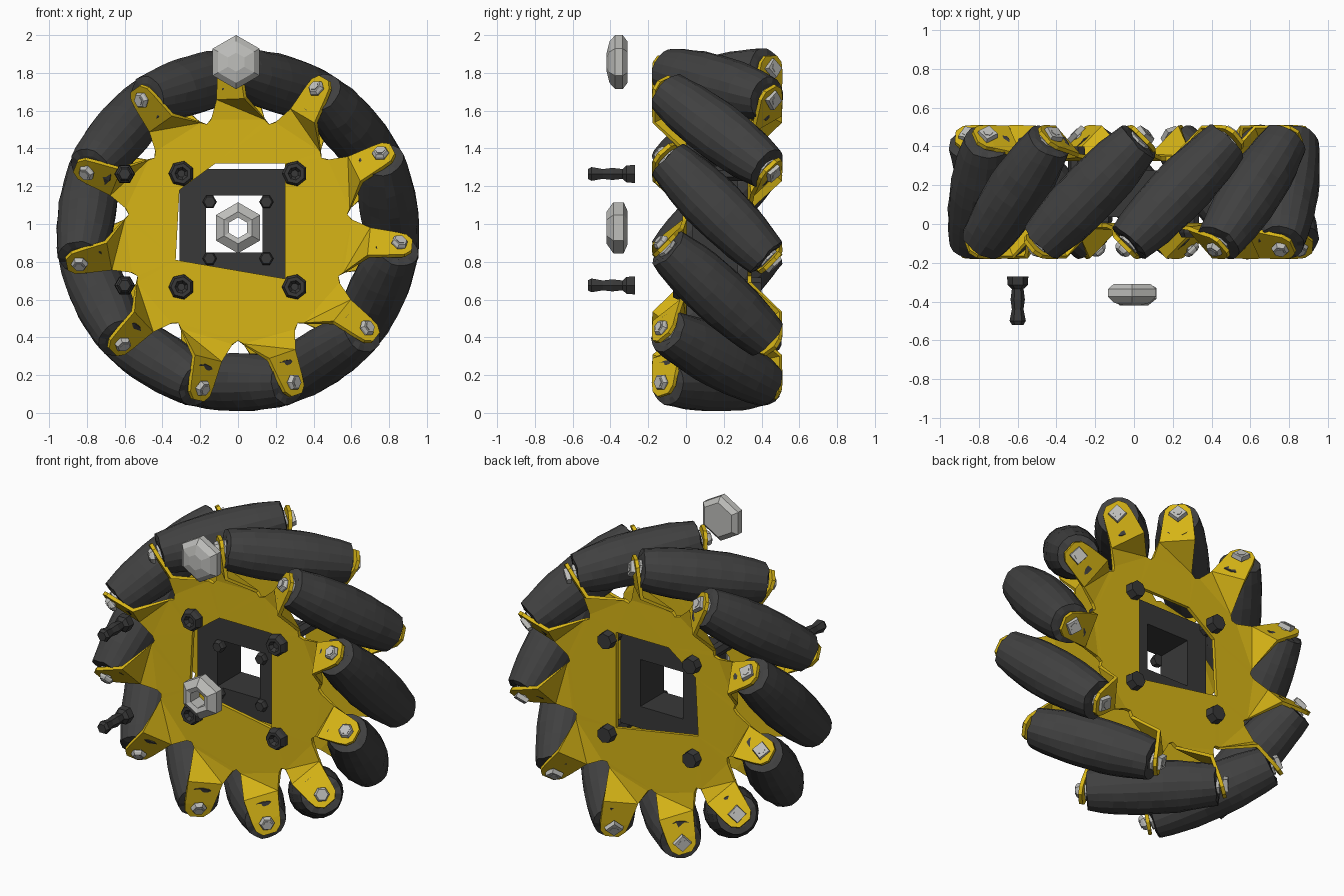
import bpy, bmesh, math, random
from mathutils import Vector

if "Cube" in bpy.data.objects:
    bpy.data.objects.remove(bpy.data.objects["Cube"])

random.seed(4)
C = Vector((0, 0.165, 0.967))     # wheel centre
N, R, A = 11, 0.96, 0.805         # roller count, wheel radius, roller axis radius
STEP = 2 * math.pi / N
Y = Vector((0, 1, 0))


def mat(name, rgb):
    m = bpy.data.materials.new(name)
    m.diffuse_color = (*rgb, 1)
    m.use_nodes = True
    m.node_tree.nodes["Principled BSDF"].inputs["Base Color"].default_value = m.diffuse_color
    return m


YELLOW = mat("yellow_paint", (0.68, 0.46, 0.008))
RUBBER = mat("dark_rubber", (0.052, 0.052, 0.052))
BLACK = mat("black_steel", (0.04, 0.04, 0.04))
STEEL = mat("light_steel", (0.52, 0.52, 0.50))


def radial(a):
    return Vector((math.cos(a), 0, math.sin(a)))


def clockwise(a):
    return Vector((math.sin(a), 0, -math.cos(a)))


def finish(bm, name, material):
    bmesh.ops.recalc_face_normals(bm, faces=bm.faces)
    me = bpy.data.meshes.new(name)
    bm.to_mesh(me)
    bm.free()
    me.materials.append(material)
    ob = bpy.data.objects.new(name, me)
    bpy.context.collection.objects.link(ob)
    return ob


def lathe(bm, profile, n, origin, axis, closed=False, jitter=0.0, turn=0.0):
    """Revolve (radius, height) points round an axis; caps or closes the ends."""
    q = axis.to_track_quat('Z', 'Y')
    rings = []
    for r, h in profile:
        ring = []
        for i in range(n):
            t = 2 * math.pi * i / n + turn
            rr = r + random.uniform(-jitter, jitter)
            hh = h + random.uniform(-jitter, jitter) * 2
            ring.append(bm.verts.new(origin + q @ Vector((rr * math.cos(t), rr * math.sin(t), hh))))
        rings.append(ring)
    pairs = list(zip(rings, rings[1:]))
    if closed:
        pairs.append((rings[-1], rings[0]))
    else:
        bm.faces.new(rings[0])
        bm.faces.new(rings[-1])
    for p, s in pairs:
        for i in range(n):
            j = (i + 1) % n
            bm.faces.new((p[i], p[j], s[j], s[i]))


# Barrel rollers at 45 degrees, with axles, washers and end nuts
HALF = 0.37
axles = bmesh.new()
for k in range(N):
    a = math.radians(270) + k * STEP
    d = (clockwise(a) + Y).normalized()
    o = C + radial(a) * A
    prof = []
    for i in range(11):
        u = HALF * (i / 5 - 1)
        prof.append((math.sqrt(R * R - u * u / 2) - A, u))
    e = prof[0][0]
    prof = [(e - 0.035, -HALF - 0.005)] + prof + [(e - 0.035, HALF + 0.005)]
    bm = bmesh.new()
    lathe(bm, prof, 18, o, d, jitter=0.003)
    finish(bm, f"roller_{k + 1}", RUBBER)
    lathe(axles, [(0.025, -0.445), (0.025, 0.44)], 6, o, d)
    for s in (-1, 1):
        lathe(axles, [(0.06, s * 0.365), (0.06, s * 0.388)], 8, o, d)
    lathe(axles, [(0.045, -0.412), (0.045, -0.425), (0.035, -0.44)], 6, o, d)
    lathe(axles, [(0.055, 0.41), (0.05, 0.437)], 4, o, d)
finish(axles, "roller_axles", STEEL)

# Side plates: flat polygon with central opening and twisted bent tabs
OPENING = [(-0.33, 0.81), (-0.31, 1.18), (-0.12, 1.32), (0.25, 1.32), (0.25, 0.71)]
for name, s in (("front_plate", -1), ("back_plate", 1)):
    y0 = s * 0.172
    bm = bmesh.new()

    def ring_edges(vs):
        return [bm.edges.new((vs[i], vs[(i + 1) % len(vs)])) for i in range(len(vs))]

    outer, tabs = [], []
    for k in range(N):
        mid = math.radians(90) + k * STEP
        notch = bm.verts.new(C + radial(mid - STEP / 2) * 0.585 + Y * y0)
        base = [bm.verts.new(C + radial(mid + w * math.radians(13.6)) * 0.605 + Y * y0) for w in (-1, 1)]
        outer += [notch] + base
        tabs.append((mid, base))
    edges = ring_edges(outer)
    edges += ring_edges([bm.verts.new((x, C.y + y0, z)) for x, z in OPENING])
    bmesh.ops.triangle_fill(bm, edges=edges, use_beauty=True, normal=(0, -1, 0))
    for mid, row in tabs:
        a = mid - s * math.radians(2.9)
        ev = (clockwise(a) - Y).normalized()
        for r, w, yy in ((0.70, 0.105, 0.262), (0.84, 0.085, 0.278), (0.89, 0.075, 0.28), (0.925, 0.04, 0.28)):
            c = C + radial(a) * r + Y * s * yy
            new = [bm.verts.new(c + ev * w), bm.verts.new(c - ev * w)]
            if r == 0.70:   # crease across the bend
                if s < 0:
                    bm.faces.new((row[0], row[1], new[1]))
                    bm.faces.new((row[0], new[1], new[0]))
                else:
                    bm.faces.new((row[0], row[1], new[0]))
                    bm.faces.new((row[1], new[1], new[0]))
            else:
                bm.faces.new((row[0], row[1], new[1], new[0]))
            row = new
    ob = finish(bm, name, YELLOW)
    mod = ob.modifiers.new("sheet", 'SOLIDIFY')
    mod.thickness = 0.022
    mod.offset = 0

# Dark hub block with a hole through it
bm = bmesh.new()
sq = math.sqrt(2)
lathe(bm, [(0.15 * sq, -0.13), (0.29 * sq, -0.13), (0.29 * sq, 0.11), (0.15 * sq, 0.11)], 4,
      Vector((-0.02, C.y, 1.0)), Y, closed=True, turn=math.pi / 4)
finish(bm, "hub_block", BLACK)

# Bolts through the plates and small bolts on the hub
bm = bmesh.new()
hub = bmesh.new()
for sx in (-1, 1):
    for sz in (-1, 1):
        o = C + Vector((sx * 0.3, 0, sz * 0.3))
        lathe(bm, [(0.02, -0.21), (0.035, -0.235), (0.055, -0.235), (0.068, -0.21), (0.068, -0.18),
                   (0.04, -0.17), (0.04, 0.17), (0.055, 0.18), (0.05, 0.235)], 7, o, Y)
        o = C + Vector((sx * 0.15, 0, sz * 0.15))
        lathe(hub, [(0.03, -0.165), (0.038, -0.15), (0.038, -0.12)], 6, o, Y)
finish(bm, "plate_bolts", BLACK)
finish(hub, "hub_bolts", BLACK)

# Loose bolts floating in front on the left
for name, z in (("loose_bolt_upper", 1.265), ("loose_bolt_lower", 0.675)):
    bm = bmesh.new()
    lathe(bm, [(0.03, -0.52), (0.042, -0.50), (0.03, -0.44), (0.037, -0.39), (0.03, -0.335),
               (0.052, -0.315), (0.055, -0.27)], 6, Vector((-0.6, 0, z)), Y)
    finish(bm, name, BLACK)

# Loose nuts floating in front: a locking nut on top and an open one at the centre
bm = bmesh.new()
lathe(bm, [(0.05, -0.42), (0.11, -0.405), (0.143, -0.375), (0.143, -0.335), (0.11, -0.31)], 6,
      Vector((-0.01, 0, 1.857)), Y, turn=math.pi / 2)
finish(bm, "loose_nut_upper", STEEL)
bm = bmesh.new()
lathe(bm, [(0.055, -0.41), (0.085, -0.42), (0.135, -0.385), (0.135, -0.33), (0.09, -0.31), (0.055, -0.32)],
      6, Vector((0, 0, 0.98)), Y, closed=True, turn=math.pi / 2)
finish(bm, "loose_nut_centre", STEEL)
